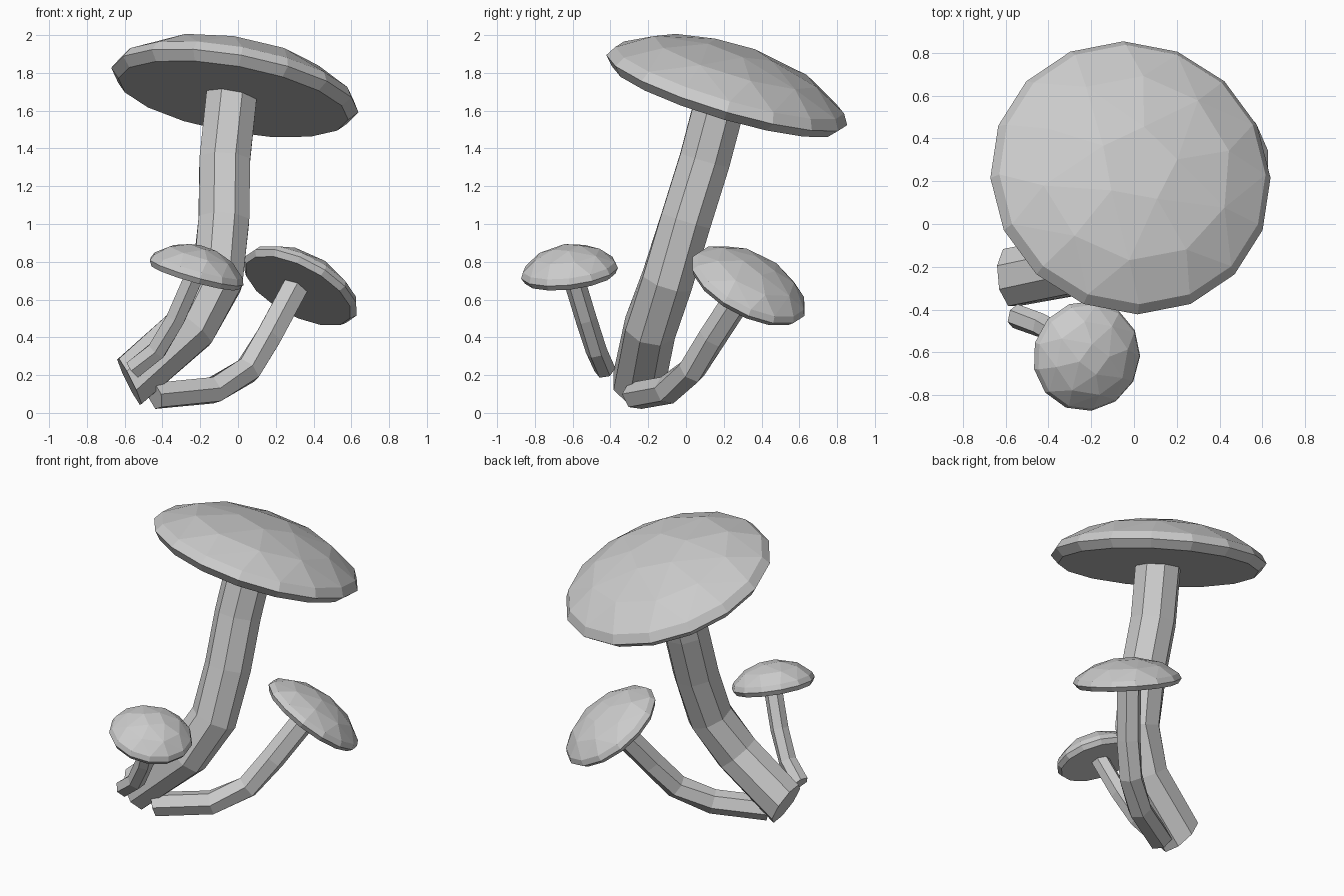
import bpy, bmesh
from math import cos, sin, tau
from mathutils import Vector

if "Cube" in bpy.data.objects:
    bpy.data.objects.remove(bpy.data.objects["Cube"])

grey = bpy.data.materials.new("plain_grey")
grey.use_nodes = True
COLOUR = (0.6, 0.6, 0.6, 1)
grey.diffuse_color = COLOUR
grey.node_tree.nodes["Principled BSDF"].inputs["Base Color"].default_value = COLOUR


def finish(name, bm):
    bmesh.ops.recalc_face_normals(bm, faces=bm.faces)
    mesh = bpy.data.meshes.new(name)
    bm.to_mesh(mesh)
    bm.free()
    mesh.materials.append(grey)
    obj = bpy.data.objects.new(name, mesh)
    bpy.context.collection.objects.link(obj)


def ring(centre, normal, radius, sides, turn=0.0):
    """Points of a regular polygon facing along normal."""
    n = Vector(normal).normalized()
    u = Vector((0, 1, 0)).cross(n).normalized()
    v = n.cross(u)
    angles = [tau * (i + turn) / sides for i in range(sides)]
    return [Vector(centre) + radius * (u * cos(a) + v * sin(a)) for a in angles]


def stem(name, path, radius, sides, base_normal):
    """Faceted tube along a bent path, with mitred joints."""
    pts = [Vector(p) for p in path]
    bm = bmesh.new()
    rings = []
    for i, p in enumerate(pts):
        ahead = (pts[min(i + 1, len(pts) - 1)] - p).normalized()
        behind = (p - pts[max(i - 1, 0)]).normalized()
        normal = base_normal if i == 0 else ahead + behind
        rings.append([bm.verts.new(c) for c in ring(p, normal, radius, sides, 0.5)])
    for a, b in zip(rings, rings[1:]):
        for i in range(sides):
            j = (i + 1) % sides
            bm.faces.new((a[i], a[j], b[j], b[i]))
    bm.faces.new(rings[0])
    bm.faces.new(rings[-1])
    finish(name, bm)


def cap(name, centre, normal, radius, height, sides):
    """Faceted dome: hull of rings that thin out towards the top."""
    c, n = Vector(centre), Vector(normal).normalized()
    # height share, radius share, side share, turn
    rows = [(-0.12, 0.93, 1, 0), (0.08, 1.0, 1, 0), (0.3, 0.95, 1, 0),
            (0.72, 0.68, 0.6, 0.3), (0.98, 0.28, 0.3, 0.1)]
    bm = bmesh.new()
    for up, wide, share, turn in rows:
        for p in ring(c + n * height * up, n, radius * wide, round(sides * share), turn):
            bm.verts.new(p)
    bmesh.ops.convex_hull(bm, input=bm.verts)
    finish(name, bm)


# Large mushroom
stem("large_stem",
     [(-.575, -.25, .165), (-.25, -.19, .45), (-.11, -.1, .7),
      (-.075, 0, 1.02), (-.07, .1, 1.34), (-.03, .2, 1.72)],
     .145, 8, (.9, .1, .45))
cap("large_cap", (-.02, .21, 1.69), (.18, .3, 1), .665, .25, 16)

# Medium mushroom, leaning back and left
stem("medium_stem",
     [(-.44, -.27, .09), (-.13, -.1, .12), (.05, .03, .225),
      (.16, .14, .4), (.3, .31, .66)],
     .077, 6, (.85, .45, .25))
cap("medium_cap", (.325, .325, .66), (.42, .42, .8), .335, .15, 14)

# Small mushroom at the front
stem("small_stem",
     [(-.555, -.43, .23), (-.43, -.475, .33), (-.33, -.53, .5), (-.23, -.6, .73)],
     .057, 6, (.8, -.25, .6))
cap("small_cap", (-.225, -.615, .735), (.28, -.12, 1), .26, .15, 13)
